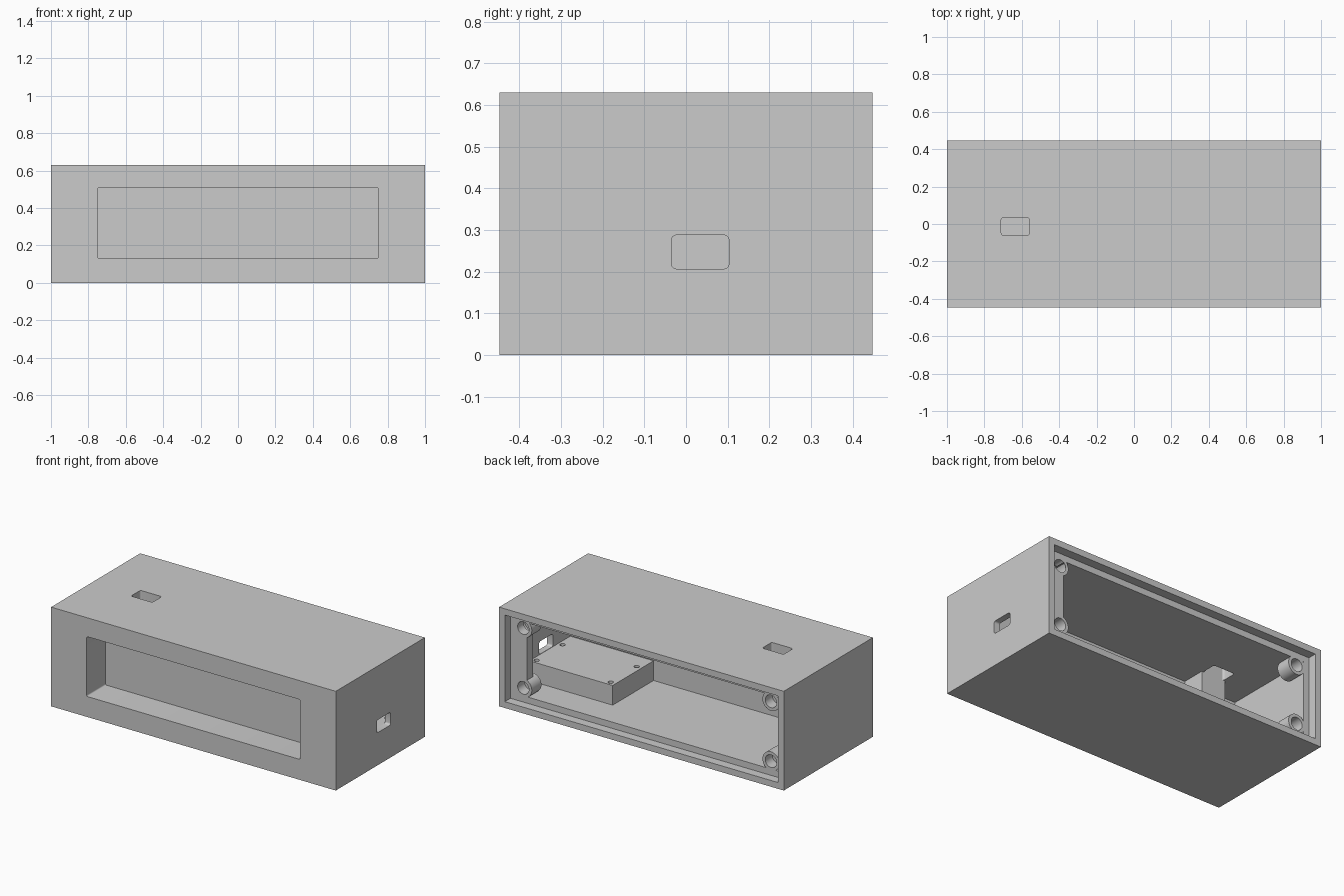
import bpy
from math import radians
from mathutils import Vector

cube = bpy.data.objects.get("Cube")
if cube:
    bpy.data.objects.remove(cube, do_unlink=True)

grey = bpy.data.materials.new("light grey plastic")
grey.use_nodes = True
grey.diffuse_color = (0.6, 0.6, 0.6, 1)
grey.node_tree.nodes["Principled BSDF"].inputs["Base Color"].default_value = (0.6, 0.6, 0.6, 1)


def box(name, low, high, round_axis=None, radius=0.012):
    """Box between two corners, optionally with edges along one axis rounded."""
    low, high = Vector(low), Vector(high)
    bpy.ops.mesh.primitive_cube_add(size=1, location=(low + high) / 2)
    ob = bpy.context.object
    ob.name = name
    ob.scale = high - low
    bpy.ops.object.transform_apply(location=True, rotation=True, scale=True)
    ob.data.materials.append(grey)
    if round_axis is not None:
        weights = ob.data.attributes.new("bevel_weight_edge", 'FLOAT', 'EDGE')
        for e in ob.data.edges:
            a, b = (ob.data.vertices[i].co for i in e.vertices)
            weights.data[e.index].value = float(abs((a - b)[round_axis]) > 0.001)
        bevel = ob.modifiers.new("rounding", 'BEVEL')
        bevel.limit_method = 'WEIGHT'
        bevel.width, bevel.segments = radius, 4
        bpy.ops.object.modifier_apply(modifier=bevel.name)
    return ob


def rod(name, centre, radius, length, along_y=False):
    bpy.ops.mesh.primitive_cylinder_add(vertices=32, radius=radius, depth=length, location=centre,
                                        rotation=(radians(90) if along_y else 0, 0, 0))
    ob = bpy.context.object
    ob.name = name
    bpy.ops.object.transform_apply(location=True, rotation=True, scale=True)
    ob.data.materials.append(grey)
    return ob


def combine(target, tool, operation):
    """Apply a boolean and discard the tool."""
    mod = target.modifiers.new("combine", 'BOOLEAN')
    mod.operation, mod.solver, mod.object = operation, 'EXACT', tool
    bpy.context.view_layer.objects.active = target
    bpy.ops.object.modifier_apply(modifier=mod.name)
    bpy.data.objects.remove(tool, do_unlink=True)


W, D, H = 1.0, 0.447, 0.63
LEDGE = 0.39      # plane the back cover rests on
FRONT = -0.21     # inner face of the thick front wall

case = box("enclosure", (-W, -D, 0), (W, D, H))

# Display pocket, hollow interior, rear opening and cover recess
cuts = [
    box("display_pocket", (-0.75, -0.5, 0.13), (0.75, -0.257, 0.51), 1, 0.008),
    box("interior", (-0.92, FRONT, 0.08), (0.96, 0.33, 0.55)),
    box("rear_opening", (-0.92, 0.3, 0.08), (0.845, 0.4, 0.55)),
    box("cover_recess", (-0.96, LEDGE, 0.04), (0.96, 0.5, 0.59)),
]
for cut in cuts:
    combine(case, cut, 'DIFFERENCE')

# Circuit board mount and switch support
combine(case, box("board_mount", (0.375, FRONT - 0.02, 0.06), (0.98, 0.2, 0.205)), 'UNION')
combine(case, box("switch_support", (-0.72, FRONT - 0.02, 0.36), (-0.55, -0.06, 0.57)), 'UNION')

# Cable port and switch slot
combine(case, box("cable_port", (0.9, -0.035, 0.207), (1.1, 0.103, 0.288), 0), 'DIFFERENCE')
combine(case, box("switch_slot", (-0.71, -0.06, 0.5), (-0.56, 0.035, 0.7), 2), 'DIFFERENCE')

# Corner screw bosses for the cover
for x in (-0.87, 0.87):
    for z in (0.13, 0.51):
        combine(case, rod("boss", (x, 0.342, z), 0.06, 0.096, True), 'UNION')
for x in (-0.87, 0.87):
    for z in (0.13, 0.51):
        combine(case, rod("boss_hole", (x, 0.385, z), 0.04, 0.13, True), 'DIFFERENCE')

# Screw holes in the board mount
for x in (0.41, 0.93):
    for y in (-0.09, 0.17):
        combine(case, rod("mount_hole", (x, y, 0.2), 0.016, 0.16), 'DIFFERENCE')

bpy.ops.object.select_all(action='DESELECT')
case.select_set(True)
bpy.context.view_layer.objects.active = case
bpy.ops.object.shade_smooth_by_angle(angle=radians(30))
